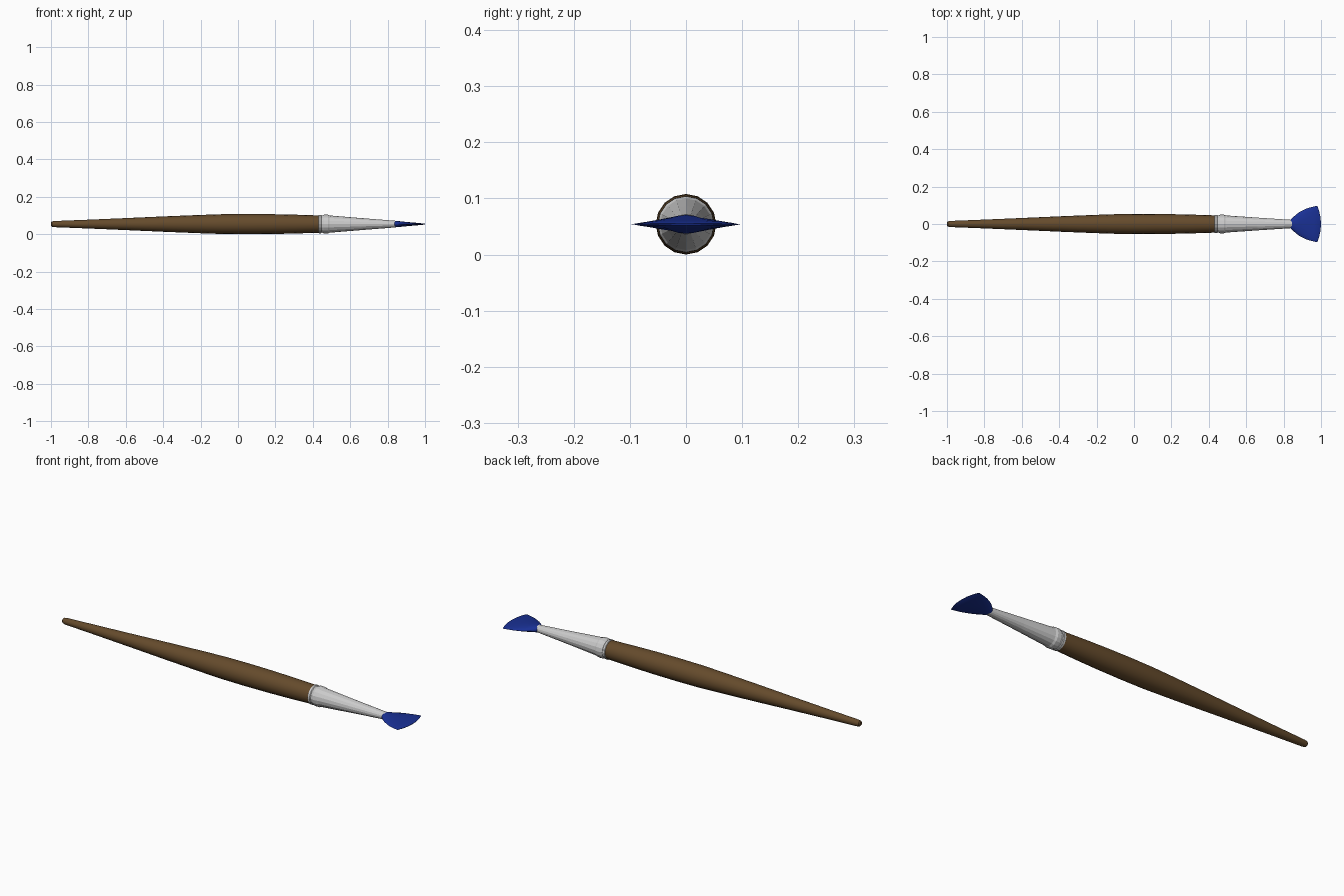
import bpy, bmesh, math

if "Cube" in bpy.data.objects:
    bpy.data.objects.remove(bpy.data.objects["Cube"])

SIDES = 16
CZ = 0.054


def material(name, rgb):
    m = bpy.data.materials.new(name)
    m.diffuse_color = (*rgb, 1)
    m.use_nodes = True
    m.node_tree.nodes["Principled BSDF"].inputs["Base Color"].default_value = m.diffuse_color
    return m


def loft(name, sections, mat=None, smooth=True):
    """Skin elliptical rings along x; each is (x, half width, half height, bow of the ring in x)."""
    bm = bmesh.new()
    rings = []
    for x, w, h, bow in sections:
        ring = []
        for i in range(SIDES):
            a = 2 * math.pi * i / SIDES
            c, s = math.cos(a), math.sin(a)
            ring.append(bm.verts.new((x + bow * (1 - c * c), w * c, CZ + h * s)))
        rings.append(ring)
    for r0, r1 in zip(rings, rings[1:]):
        for i in range(SIDES):
            j = (i + 1) % SIDES
            bm.faces.new((r0[i], r0[j], r1[j], r1[i]))
    # close the start with a flat cap, the end with a strip across the ring
    bm.faces.new(rings[0][::-1])
    e, n = rings[-1], SIDES
    for i in range(n // 2):
        quad = [e[i], e[i + 1], e[(n - i - 1) % n], e[(n - i) % n]]
        bm.faces.new(list(dict.fromkeys(quad)))
    bmesh.ops.recalc_face_normals(bm, faces=bm.faces[:])
    me = bpy.data.meshes.new(name)
    bm.to_mesh(me)
    bm.free()
    ob = bpy.data.objects.new(name, me)
    bpy.context.collection.objects.link(ob)
    if mat:
        me.materials.append(mat)
    if smooth:
        bpy.context.view_layer.objects.active = ob
        ob.select_set(True)
        bpy.ops.object.shade_smooth_by_angle(angle=math.radians(35))
        ob.select_set(False)
    return ob


def round_sections(profile):
    return [(x, r, r, 0) for x, r in profile]


# Wooden handle, tapered to a rounded butt
loft("handle", round_sections([
    (-1.0, 0.009), (-0.995, 0.014), (-0.98, 0.0165), (-0.8, 0.0235),
    (-0.6, 0.032), (-0.4, 0.041), (-0.2, 0.049), (-0.08, 0.053),
    (0.05, 0.054), (0.18, 0.053), (0.3, 0.0505), (0.44, 0.046)]),
    material("wood", (0.13, 0.07, 0.025)))

# Metal ferrule with two crimped ridges, slightly flattened at the mouth
loft("ferrule", round_sections([
    (0.43, 0.045), (0.433, 0.049), (0.443, 0.049), (0.447, 0.046),
    (0.452, 0.046), (0.46, 0.05), (0.48, 0.05), (0.49, 0.046)]) + [
    (0.66, 0.034, 0.032, 0), (0.845, 0.022, 0.0175, 0)], smooth=False)

# Fan of bristles: widens while it flattens to a thin bowed edge
loft("bristles", [
    (0.835, 0.020, 0.0165, 0), (0.85, 0.036, 0.0165, 0.003),
    (0.88, 0.061, 0.013, 0.006), (0.92, 0.082, 0.009, 0.01),
    (0.95, 0.091, 0.006, 0.014), (0.978, 0.097, 0.0025, 0.02),
    (0.981, 0.094, 0.001, 0.019)],
    material("blue_paint", (0.01, 0.03, 0.3)))
